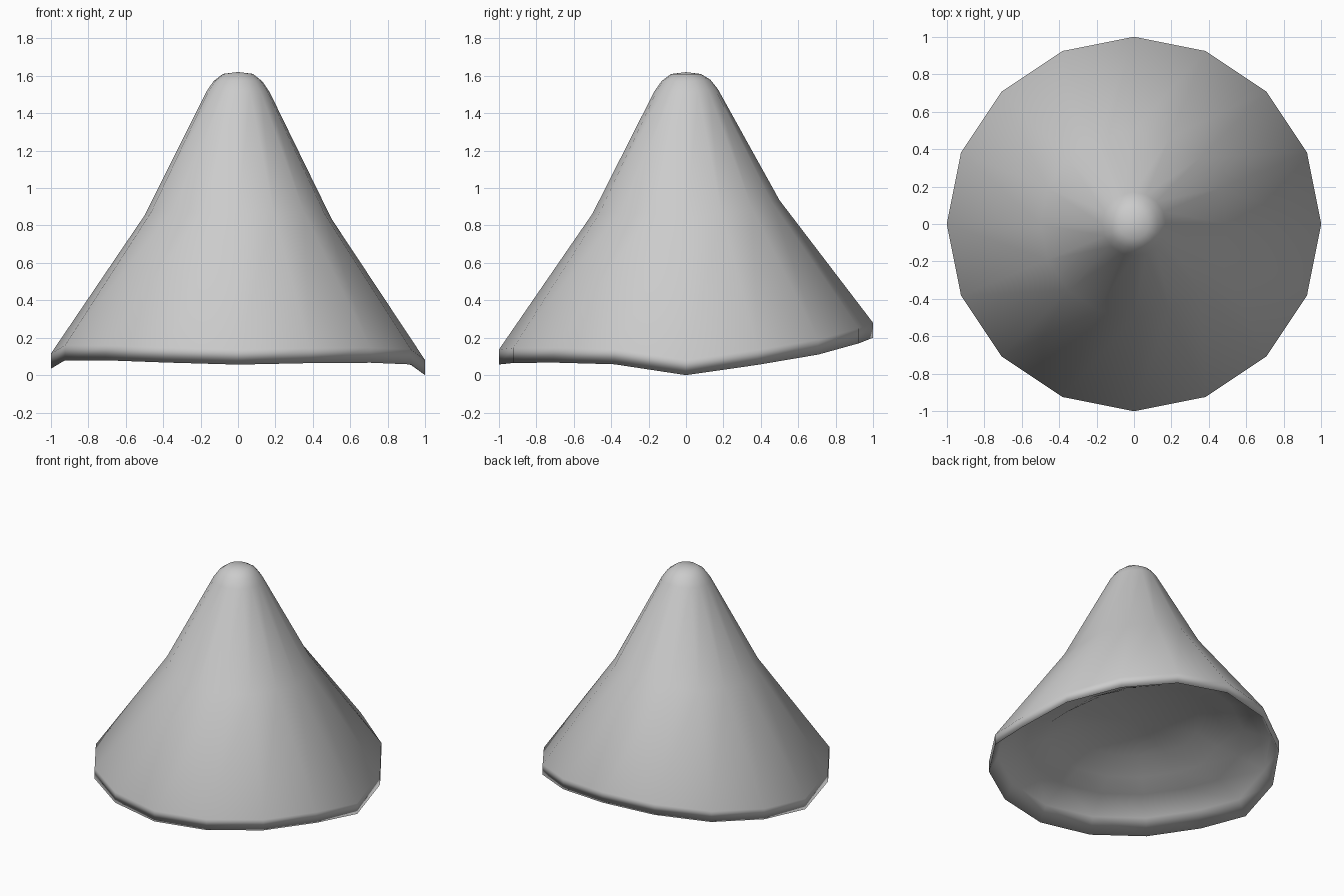
import bpy, bmesh
from math import cos, sin, tau

if "Cube" in bpy.data.objects:
    bpy.data.objects.remove(bpy.data.objects["Cube"])

SIDES = 16
# Wavy height of the lower edge, anticlockwise from +x
RIM = [0.0, 0.055, 0.11, 0.17, 0.20, 0.18, 0.13, 0.085,
       0.035, 0.08, 0.08, 0.068, 0.057, 0.065, 0.067, 0.058]


def add_skin(bm, base, rings, tip, flip=False):
    """Skin from a base loop over rings (radius, height, wave share) to a tip."""
    loops = [base]
    for r, z, share in rings:
        loops.append([bm.verts.new((r * cos(tau * i / SIDES),
                                    r * sin(tau * i / SIDES),
                                    z + share * RIM[i])) for i in range(SIDES)])
    faces = []
    top = bm.verts.new((0, 0, tip))
    for i in range(SIDES):
        j = (i + 1) % SIDES
        for low, high in zip(loops, loops[1:]):
            faces.append(bm.faces.new((low[i], low[j], high[j], high[i])))
        faces.append(bm.faces.new((loops[-1][i], loops[-1][j], top)))
    if flip:
        bmesh.ops.reverse_faces(bm, faces=faces)


bm = bmesh.new()
# Lower edge shared by outside and underside
edge = [bm.verts.new((cos(tau * i / SIDES), sin(tau * i / SIDES), RIM[i]))
        for i in range(SIDES)]

# Outside: upright rim band, bend at mid height, rounded tip
add_skin(bm, edge, [(1.0, 0.08, 1), (0.5, 0.835, 0.5), (0.17, 1.51, 0.1),
                    (0.13, 1.57, 0.05), (0.08, 1.61, 0)], 1.62)

# Underside: short inner wall, then a shallow recessed ceiling
add_skin(bm, edge, [(0.94, 0.11, 1), (0.75, 0.20, 0.85), (0.6, 0.27, 0.6),
                    (0.45, 0.38, 0.3)], 0.42, flip=True)

for f in bm.faces:
    f.smooth = True
mesh = bpy.data.meshes.new("pointed_cap")
bm.to_mesh(mesh)
bm.free()
cap = bpy.data.objects.new("pointed_cap", mesh)
bpy.context.collection.objects.link(cap)
